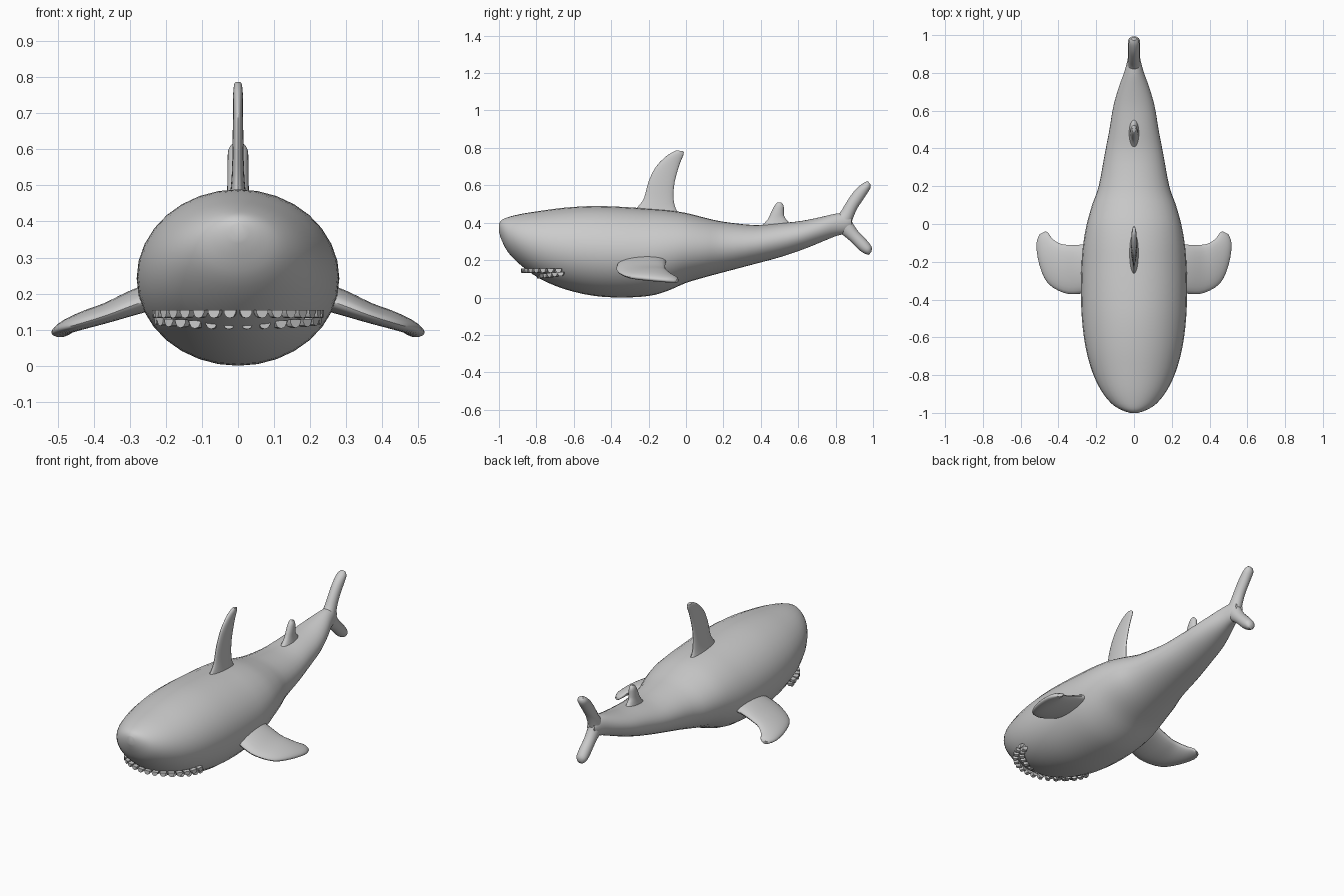
import bpy, bmesh, math
from mathutils import Vector

if "Cube" in bpy.data.objects:
    bpy.data.objects.remove(bpy.data.objects["Cube"])

X = Vector((1, 0, 0))


def finish(name, bm, angle=50):
    bmesh.ops.recalc_face_normals(bm, faces=bm.faces)
    me = bpy.data.meshes.new(name)
    bm.to_mesh(me)
    bm.free()
    ob = bpy.data.objects.new(name, me)
    bpy.context.collection.objects.link(ob)
    bpy.ops.object.select_all(action='DESELECT')
    ob.select_set(True)
    bpy.context.view_layer.objects.active = ob
    bpy.ops.object.shade_smooth_by_angle(angle=math.radians(angle))
    return ob


def catmull(a, b, c, d, t):
    return 0.5 * (2 * b + (c - a) * t + (2 * a - 5 * b + 4 * c - d) * t * t
                  + (3 * b - a - 3 * c + d) * t ** 3)


def loft(name, sections, side=X, sides=24, steps=3):
    """Skin ellipses; each section is (edge point, opposite edge point, half width)."""
    secs = [(Vector(p), Vector(q), w) for p, q, w in sections]
    n = len(secs)
    smooth = []
    for i in range(n - 1):
        s = [secs[max(i - 1, 0)], secs[i], secs[i + 1], secs[min(i + 2, n - 1)]]
        for k in range(steps):
            smooth.append([catmull(*(e[j] for e in s), k / steps) for j in range(3)])
    smooth.append(secs[-1])
    bm = bmesh.new()
    rings = []
    for p, q, w in smooth:
        mid, half = (p + q) / 2, (p - q) / 2
        rings.append([bm.verts.new(mid + half * math.cos(a) + side * w * math.sin(a))
                      for a in (2 * math.pi * k / sides for k in range(sides))])
    for r, s in zip(rings, rings[1:]):
        for k in range(sides):
            m = (k + 1) % sides
            bm.faces.new((r[k], r[m], s[m], s[k]))
    bm.faces.new(rings[0])
    bm.faces.new(rings[-1])
    return finish(name, bm)


def upright(name, rows, **kw):
    """Loft in the centre plane: rows of (y1, z1, y2, z2, half width)."""
    return loft(name, [((0, a, b), (0, c, d), w) for a, b, c, d, w in rows], **kw)


# Body: y, top z, bottom z, half width
body = [(-1.0, .395, .35, .02), (-.985, .415, .305, .065), (-.95, .43, .24, .12),
        (-.88, .447, .17, .175), (-.78, .463, .10, .222), (-.65, .48, .045, .257),
        (-.5, .489, .01, .276), (-.35, .485, .0, .281), (-.2, .475, .008, .277),
        (-.1, .467, .035, .268), (0, .452, .078, .25), (.1, .427, .108, .222),
        (.2, .405, .135, .187), (.37, .387, .18, .155), (.5, .397, .215, .13),
        (.62, .41, .255, .11), (.72, .43, .295, .082), (.8, .448, .328, .053),
        (.86, .45, .345, .036), (.885, .43, .375, .025)]
upright("body", [(y, t, y, b, w) for y, t, b, w in body], sides=32)

# Fins on the back: leading edge, trailing edge, half width
upright("dorsal_fin", [(-.29, .44, -.02, .43, .03), (-.26, .482, -.055, .475, .022),
                       (-.225, .53, -.067, .54, .017), (-.2, .62, -.06, .62, .015),
                       (-.16, .7, -.035, .71, .014), (-.1, .76, -.013, .765, .013),
                       (-.05, .787, -.015, .782, .009)])
upright("rear_fin", [(.39, .37, .58, .37, .03), (.435, .415, .53, .425, .022),
                     (.455, .455, .523, .455, .02), (.473, .49, .522, .49, .017),
                     (.488, .508, .51, .508, .01)])

# Tail lobes
upright("tail_upper_lobe", [(.76, .40, .88, .37, .04), (.82, .45, .89, .415, .034),
                            (.855, .505, .915, .475, .03), (.9, .57, .955, .535, .029),
                            (.945, .61, .985, .583, .027), (.972, .622, .987, .605, .014)])
upright("tail_lower_lobe", [(.79, .37, .88, .43, .036), (.835, .337, .89, .4, .034),
                            (.88, .3, .92, .355, .032), (.925, .255, .965, .308, .033),
                            (.955, .235, .992, .272, .03), (.978, .228, .992, .245, .014)])

# Side fins, one lofted and mirrored
fin = loft("pectoral_fins",
           [((.2, -.35, .2), (.2, -.1, .21), .04), ((.29, -.37, .168), (.29, -.11, .182), .034),
            ((.37, -.365, .138), (.36, -.11, .155), .027), ((.455, -.315, .112), (.4, -.1, .142), .024),
            ((.5, -.22, .1), (.435, -.075, .122), .021), ((.517, -.11, .09), (.455, -.045, .104), .016),
            ((.5, -.055, .086), (.47, -.04, .092), .009)],
           side=Vector((.28, 0, .96)))
fin.modifiers.new("mirror", 'MIRROR')


def teeth(name, count, rx, ry, z, rise):
    """Row of rounded plates along the jaw arc."""
    bm = bmesh.new()
    for i in range(count):
        t = math.radians(-82 + 164 * i / (count - 1))
        c = Vector((rx * math.sin(t), -.65 - ry * math.cos(t), z + rise * (1 - math.cos(t))))
        out = Vector((math.sin(t) / rx, -math.cos(t) / ry, 0)).normalized()
        along = Vector((-out.y, out.x, 0))
        outline = [(-1, .4), (1, .4), (.95, -.1), (.6, -.8), (0, -1), (-.6, -.8), (-.95, -.1)]
        front, back = ([bm.verts.new(c + along * (u * .017) + Vector((0, 0, v * .016)) + out * d)
                        for u, v in outline] for d in (.006, -.02))
        bm.faces.new(front)
        bm.faces.new(back)
        for k in range(7):
            m = (k + 1) % 7
            bm.faces.new((front[k], front[m], back[m], back[k]))
    finish(name, bm, 30)


teeth("upper_teeth", 16, .232, .225, .148, 0)
teeth("lower_teeth", 14, .225, .14, .117, .015)
